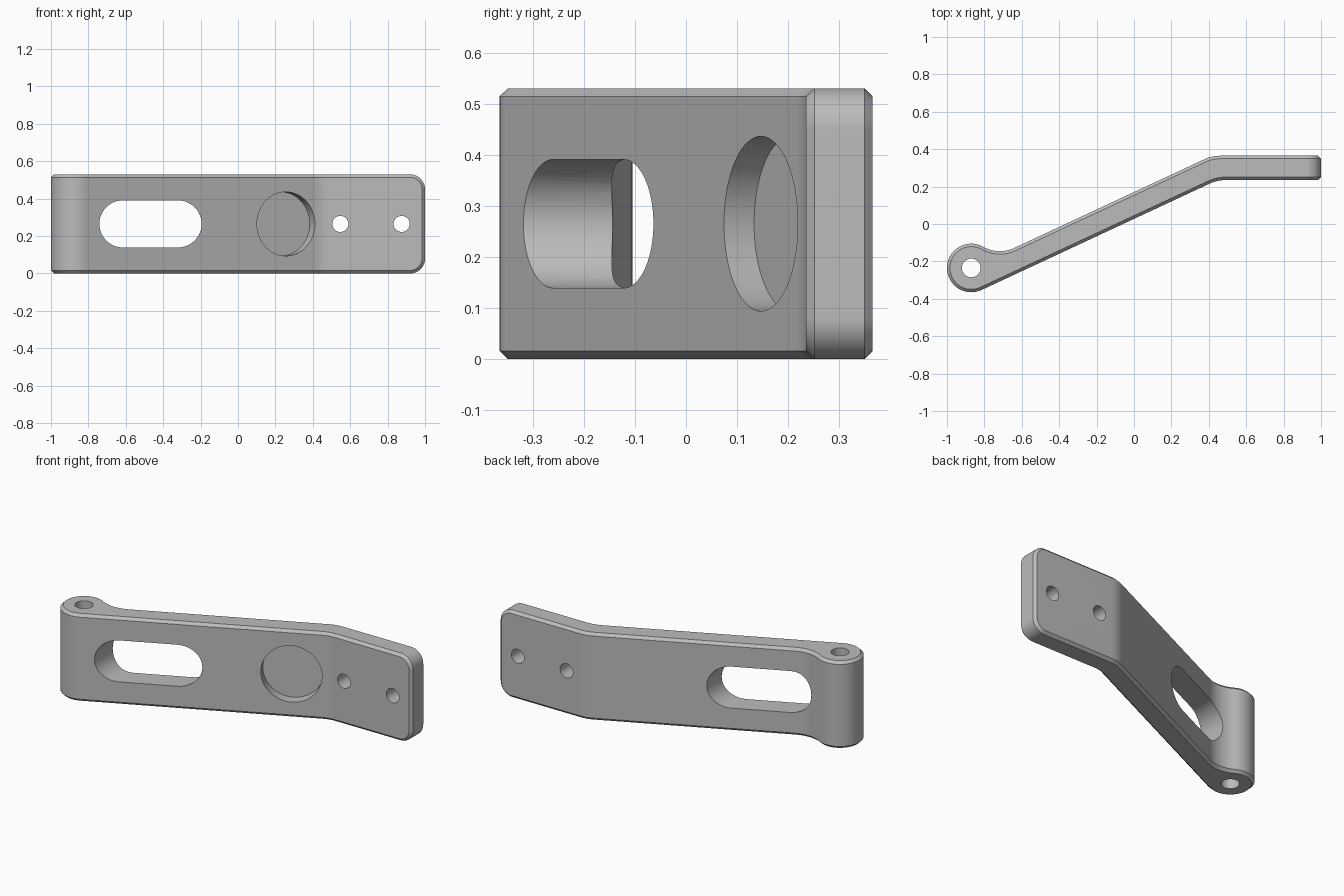
import bpy, bmesh, math
from mathutils import Vector, Matrix

if "Cube" in bpy.data.objects:
    bpy.data.objects.remove(bpy.data.objects["Cube"])

H, T, R = 0.53, 0.13, 0.13            # height, plate thickness, hinge radius
A = math.radians(25)                  # arm angle
C = Vector((-0.87, -0.235))           # hinge centre
D = Vector((math.cos(A), math.sin(A)))     # along the arm
N = Vector((-math.sin(A), math.cos(A)))    # arm normal, towards the back
MID = H / 2

grey = bpy.data.materials.new("grey metal")
grey.diffuse_color = (0.5, 0.5, 0.5, 1)
grey.use_nodes = True
grey.node_tree.nodes["Principled BSDF"].inputs["Base Color"].default_value = grey.diffuse_color


def arc(c, r, a0, a1, n):
    return [c + r * Vector((math.cos(a0 + (a1 - a0) * i / n),
                            math.sin(a0 + (a1 - a0) * i / n))) for i in range(n + 1)]


def prism(name, pts, depth, matrix=Matrix()):
    """Extrude a 2D outline along local z."""
    bm = bmesh.new()
    f = bm.faces.new([bm.verts.new((p[0], p[1], 0)) for p in pts])
    ext = bmesh.ops.extrude_face_region(bm, geom=[f])
    bmesh.ops.translate(bm, vec=(0, 0, depth),
                        verts=[v for v in ext["geom"] if isinstance(v, bmesh.types.BMVert)])
    bmesh.ops.recalc_face_normals(bm, faces=bm.faces)
    bm.transform(matrix)
    me = bpy.data.meshes.new(name)
    bm.to_mesh(me)
    bm.free()
    ob = bpy.data.objects.new(name, me)
    bpy.context.collection.objects.link(ob)
    return ob


# Side outline of the arm: hinge barrel, bend, end plate, neck fillet
rb, rn = 0.2, 0.18                    # bend and neck radii
un = math.sqrt((R + rn) ** 2 - rn ** 2)
neck = C + un * D + rn * N
front, back = 0.235, 0.235 + T
tan = rb * math.tan(A / 2)
P = C - R * N
xf = P.x + (front - P.y) / math.tan(A)     # front bend corner
xb = C.x + (back - C.y) / math.tan(A)      # back bend corner
right = math.pi / 2
meet = math.atan2(*(C - neck).yx)          # where neck meets barrel
barrel_start = meet + math.pi
outline = arc(Vector((xf + tan, front - rb)), rb, right + A, right, 6)
outline += [Vector((1, front)), Vector((1, back))]
outline += arc(Vector((xb + tan, back - rb)), rb, right, right + A, 6)
outline += arc(neck, rn, A - right, meet % (2 * math.pi) - 2 * math.pi, 16)
outline += arc(C, R, barrel_start % (2 * math.pi), 2 * math.pi + A - right, 40)[1:]
arm = prism("hinge_arm", outline, H)

# Round the end corners, then chamfer every outer edge
bm = bmesh.new()
bm.from_mesh(arm.data)
corners = [e for e in bm.edges if all(v.co.x > 0.999 for v in e.verts)
           and abs(e.verts[0].co.z - e.verts[1].co.z) < 1e-5]
bmesh.ops.bevel(bm, geom=corners, offset=0.08, segments=10, profile=0.5, affect='EDGES')
sharp = [e for e in bm.edges if e.calc_face_angle(0) > math.radians(60)]
bmesh.ops.bevel(bm, geom=sharp, offset=0.016, segments=1, affect='EDGES')
bmesh.ops.recalc_face_normals(bm, faces=bm.faces)
bm.to_mesh(arm.data)
bm.free()

# Cutters: local z runs backwards (+y) for the holes through the plate
TO_Y = Matrix.Rotation(-math.pi / 2, 4, 'X')


def circle(r, n=48):
    return arc(Vector((0, 0)), r, 0, 2 * math.pi, n)[:-1]


slot_r, slot_h = 0.126, 0.147
slot = arc(Vector((slot_h, 0)), slot_r, -right, right, 24) + \
    arc(Vector((-slot_h, 0)), slot_r, right, 3 * right, 24)
cutters = [
    prism("slot_cutter", slot, 2, Matrix.Translation((-0.468, -1, MID)) @ TO_Y),
    prism("pin_cutter", circle(0.05), 1, Matrix.Translation((C.x, C.y, -0.2))),
]
for x in (0.547, 0.875):
    cutters.append(prism("screw_cutter", circle(0.043, 32), 1,
                         Matrix.Translation((x, -0.2, MID)) @ TO_Y))
# Blind round pocket, square to the arm, half its thickness deep
px = 0.256
p = Vector((px, P.y + (px - P.x) * math.tan(A))) - 0.2 * N
cutters.append(prism("pocket_cutter", circle(0.171, 64), 0.265,
                     Matrix.Translation((p.x, p.y, MID)) @ Matrix.Rotation(A, 4, 'Z') @ TO_Y))

bpy.context.view_layer.objects.active = arm
arm.select_set(True)
for c in cutters:
    m = arm.modifiers.new("cut", 'BOOLEAN')
    m.operation, m.solver, m.object = 'DIFFERENCE', 'EXACT', c
    bpy.ops.object.modifier_apply(modifier=m.name)
    bpy.data.objects.remove(c)

# Finish
arm.data.materials.clear()
arm.data.materials.append(grey)
bpy.ops.object.shade_smooth_by_angle(angle=math.radians(30))
w = arm.modifiers.new("flat normals", 'WEIGHTED_NORMAL')
w.keep_sharp = True
